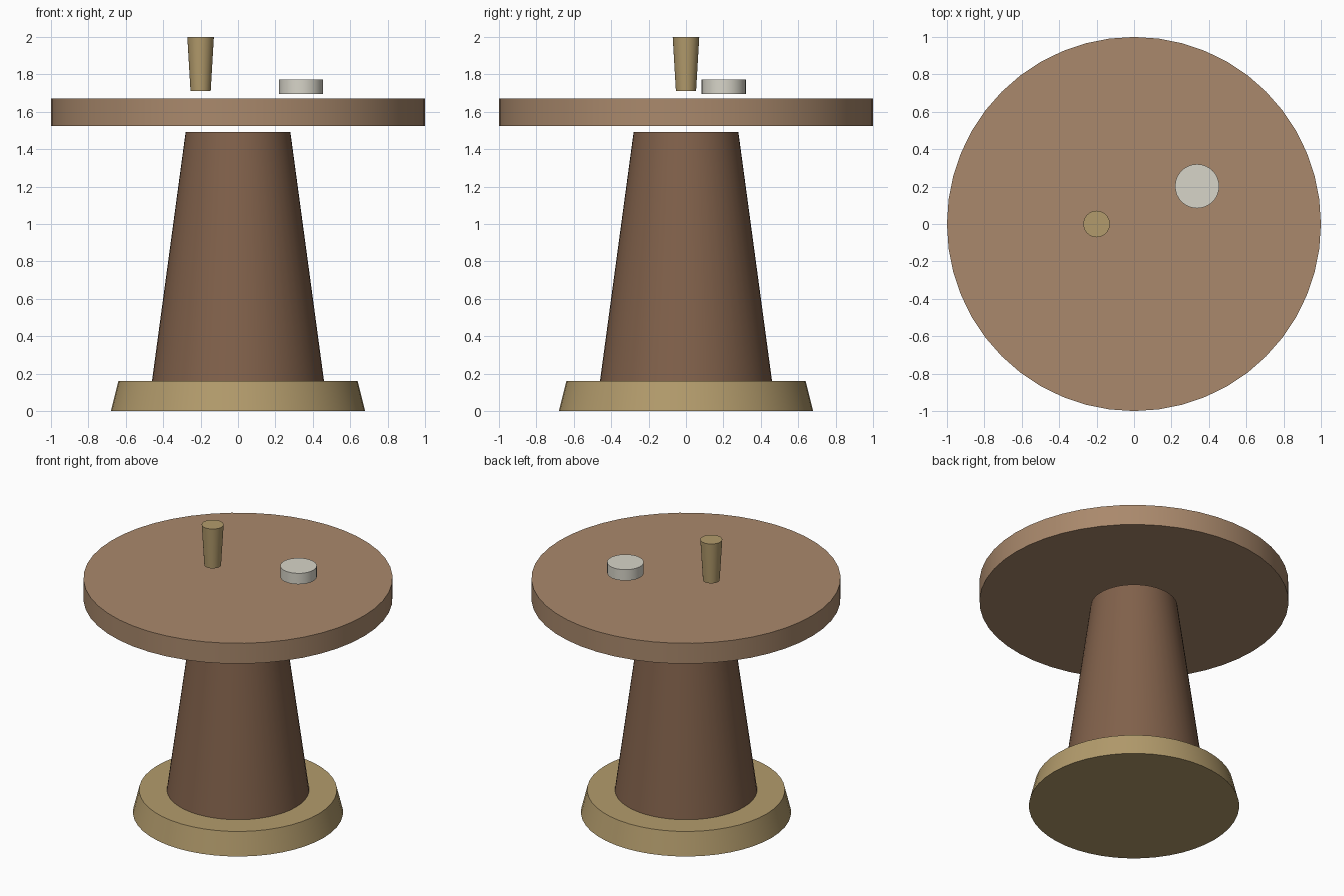
import bpy, math

if "Cube" in bpy.data.objects:
    bpy.data.objects.remove(bpy.data.objects["Cube"])

def material(name, rgb):
    m = bpy.data.materials.new(name)
    m.diffuse_color = (*rgb, 1)
    m.use_nodes = True
    m.node_tree.nodes["Principled BSDF"].inputs["Base Color"].default_value = m.diffuse_color
    return m

brass = material("brass", (0.45, 0.33, 0.15))
dark_wood = material("dark_wood", (0.22, 0.12, 0.07))
light_wood = material("light_wood", (0.40, 0.25, 0.15))
pale = material("pale", (0.68, 0.66, 0.58))

def turned(name, r_bottom, r_top, z0, z1, mat, x=0, y=0, sides=48):
    """Capped, smooth-sided cylinder or cone section between two heights."""
    bpy.ops.mesh.primitive_cone_add(vertices=sides, radius1=r_bottom, radius2=r_top,
                                    depth=z1 - z0, location=(x, y, (z0 + z1) / 2))
    ob = bpy.context.object
    ob.name = name
    ob.data.materials.append(mat)
    bpy.ops.object.shade_smooth_by_angle(angle=math.radians(35))
    return ob

# Foot and tapered pedestal
turned("base", 0.68, 0.64, 0, 0.16, brass)
turned("pedestal", 0.46, 0.28, 0.16, 1.492, dark_wood)

# Table top, floating just above the pedestal
turned("table_top", 1.0, 1.0, 1.525, 1.671, light_wood)

# Items hovering over the table
turned("cup", 0.054, 0.071, 1.711, 2.0, brass, x=-0.2, sides=32)
turned("round_dish", 0.118, 0.118, 1.694, 1.772, pale, x=0.337, y=0.202, sides=32)
